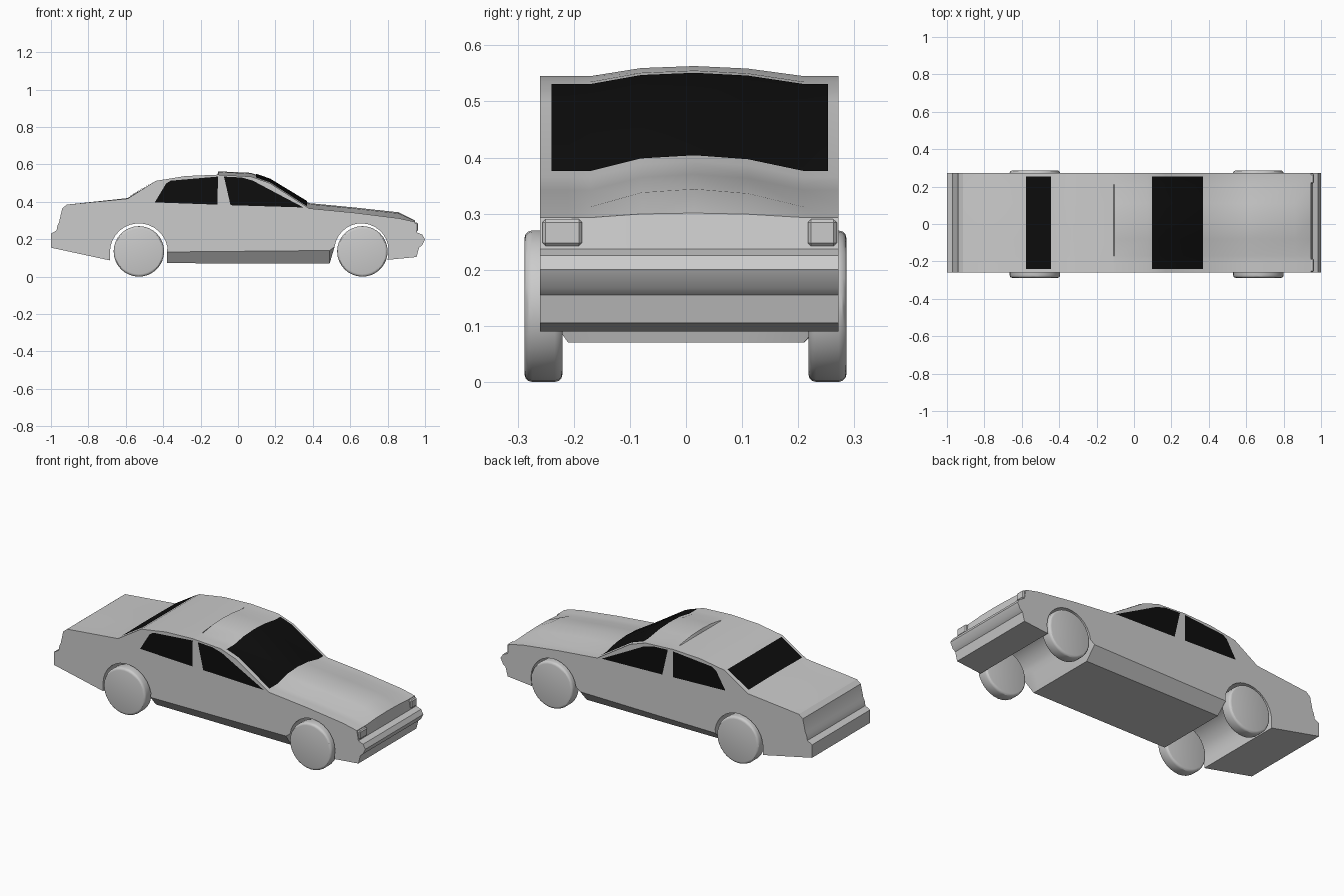
import bpy, bmesh, math

if "Cube" in bpy.data.objects:
    bpy.data.objects.remove(bpy.data.objects["Cube"])

# Stations across the width: (y, crown fraction, edge flag for the rocker chamfer)
STATIONS = [(-0.26, 0, 1), (-0.21, 0, 0), (-0.17, 0, 0), (-0.08, 0.8, 0), (0.015, 1, 0),
            (0.11, 0.75, 0), (0.21, 0, 0), (0.272, 0, 1)]

glass = bpy.data.materials.new("black_glass")
glass.diffuse_color = (0.004, 0.004, 0.004, 1)
glass.use_nodes = True
glass.node_tree.nodes["Principled BSDF"].inputs["Base Color"].default_value = glass.diffuse_color


def finish(name, bm, mat=None, angle=30):
    mesh = bpy.data.meshes.new(name)
    bm.to_mesh(mesh)
    bm.free()
    ob = bpy.data.objects.new(name, mesh)
    bpy.context.collection.objects.link(ob)
    if mat:
        mesh.materials.append(mat)
    bpy.ops.object.select_all(action='DESELECT')
    ob.select_set(True)
    bpy.context.view_layer.objects.active = ob
    bpy.ops.object.shade_smooth_by_angle(angle=math.radians(angle))
    return ob


def loft(name, profile, stations, closed, mat=None):
    """Sweep (x, z, crown, lift) points over the width stations."""
    bm = bmesh.new()
    rows = [[bm.verts.new((x, y, z + c * f + lift * e)) for x, z, c, lift in profile]
            for y, f, e in stations]
    n = len(profile)
    for a, b in zip(rows, rows[1:]):
        for i in range(n if closed else n - 1):
            j = (i + 1) % n
            bm.faces.new((a[i], a[j], b[j], b[i]))
    if closed:
        bm.faces.new(rows[0])
        bm.faces.new(rows[-1])
        bmesh.ops.recalc_face_normals(bm, faces=bm.faces)
    return finish(name, bm, mat)


def arch(cx, cz, r, a0, a1, n=14):
    """Wheel arch points, angles in degrees."""
    pts = []
    for i in range(n + 1):
        a = math.radians(a0 + (a1 - a0) * i / n)
        pts.append((cx + r * math.cos(a), cz + r * math.sin(a), 0, 0))
    return pts


# Body shell: top line from tail to nose, then back along the underside
top = [(-1.0, 0.155, 0, 0), (-1.0, 0.23, 0, 0), (-0.97, 0.247, 0, 0), (-0.965, 0.275, 0, 0),
       (-0.957, 0.29, 0, 0), (-0.94, 0.365, 0, 0), (-0.915, 0.385, 0, 0), (-0.59, 0.417, 0.003, 0),
       (-0.44, 0.512, 0, 0), (-0.28, 0.538, 0, 0), (-0.11, 0.545, 0, 0), (-0.105, 0.545, 0.018, 0),
       (0.07, 0.535, 0.02, 0), (0.17, 0.50, 0.02, 0), (0.38, 0.365, 0.028, 0),
       (0.62, 0.342, 0.028, 0), (0.86, 0.312, 0.032, 0), (0.945, 0.293, 0.008, 0),
       (0.955, 0.237, 0, 0), (0.985, 0.225, 0, 0), (1.0, 0.20, 0, 0), (0.985, 0.168, 0, 0),
       (0.968, 0.155, 0, 0), (0.955, 0.105, 0, 0), (0.80, 0.09, 0, 0)]
front_arch = arch(0.66, 0.14, 0.145, 0, 172)
floor = [(0.49, 0.07, 0, 0.07), (-0.38, 0.072, 0, 0.06)]
rear_arch = arch(-0.53, 0.13, 0.155, 10, 180)
loft("car_body", top + front_arch + floor + rear_arch + [(-0.685, 0.087, 0, 0)], STATIONS, True)

# Windscreen and rear window
inner = [(-0.24, 0, 0)] + STATIONS[1:-1] + [(0.253, 0, 0)]
loft("windscreen", [(0.095, 0.531, 0.02, 0), (0.172, 0.504, 0.02, 0), (0.37, 0.376, 0.028, 0)],
     inner, False, glass)
loft("rear_window", [(-0.578, 0.429, 0.002, 0), (-0.445, 0.513, 0, 0)], inner, False, glass)

# Side windows
side_windows = {
    "rear_door_window": [(-0.445, 0.397), (-0.385, 0.497), (-0.36, 0.513), (-0.107, 0.535), (-0.11, 0.385)],
    "front_door_window": [(-0.075, 0.535), (0.02, 0.53), (0.08, 0.513), (0.17, 0.465), (0.35, 0.37),
                          (-0.04, 0.382)]}
for name, pts in side_windows.items():
    for side, y in (("right", -0.262), ("left", 0.274)):
        bm = bmesh.new()
        face = bm.faces.new([bm.verts.new((x, y, z)) for x, z in pts])
        face.normal_update()
        if face.normal.y * y < 0:
            face.normal_flip()
        finish(side + "_" + name, bm, glass)


def box(name, x0, x1, y0, y1, z0, z1, bevel=0.006):
    bm = bmesh.new()
    bmesh.ops.create_cube(bm, size=1)
    for v in bm.verts:
        v.co = ((x0 + x1) / 2 + v.co.x * (x1 - x0), (y0 + y1) / 2 + v.co.y * (y1 - y0),
                (z0 + z1) / 2 + v.co.z * (z1 - z0))
    bmesh.ops.bevel(bm, geom=bm.edges[:], offset=bevel, segments=1, affect='EDGES')
    return finish(name, bm)


# Headlights at the nose corners
for side, y0, y1 in (("right", -0.256, -0.185), ("left", 0.217, 0.269)):
    box(side + "_headlight", 0.93, 0.962, y0, y1, 0.242, 0.29)

# Wheels with a rounded tread shoulder
for end, x in (("front", 0.665), ("rear", -0.53)):
    for side, y in (("right", -0.254), ("left", 0.252)):
        bm = bmesh.new()
        bmesh.ops.create_cone(bm, cap_ends=True, segments=32, radius1=0.135, radius2=0.135, depth=0.068)
        rims = [e for e in bm.edges if any(len(f.verts) > 4 for f in e.link_faces)]
        bmesh.ops.bevel(bm, geom=rims, offset=0.014, segments=3, profile=0.5, affect='EDGES')
        wheel = finish(end + "_" + side + "_wheel", bm)
        wheel.rotation_euler.x = math.pi / 2
        wheel.location = (x, y, 0.135)
